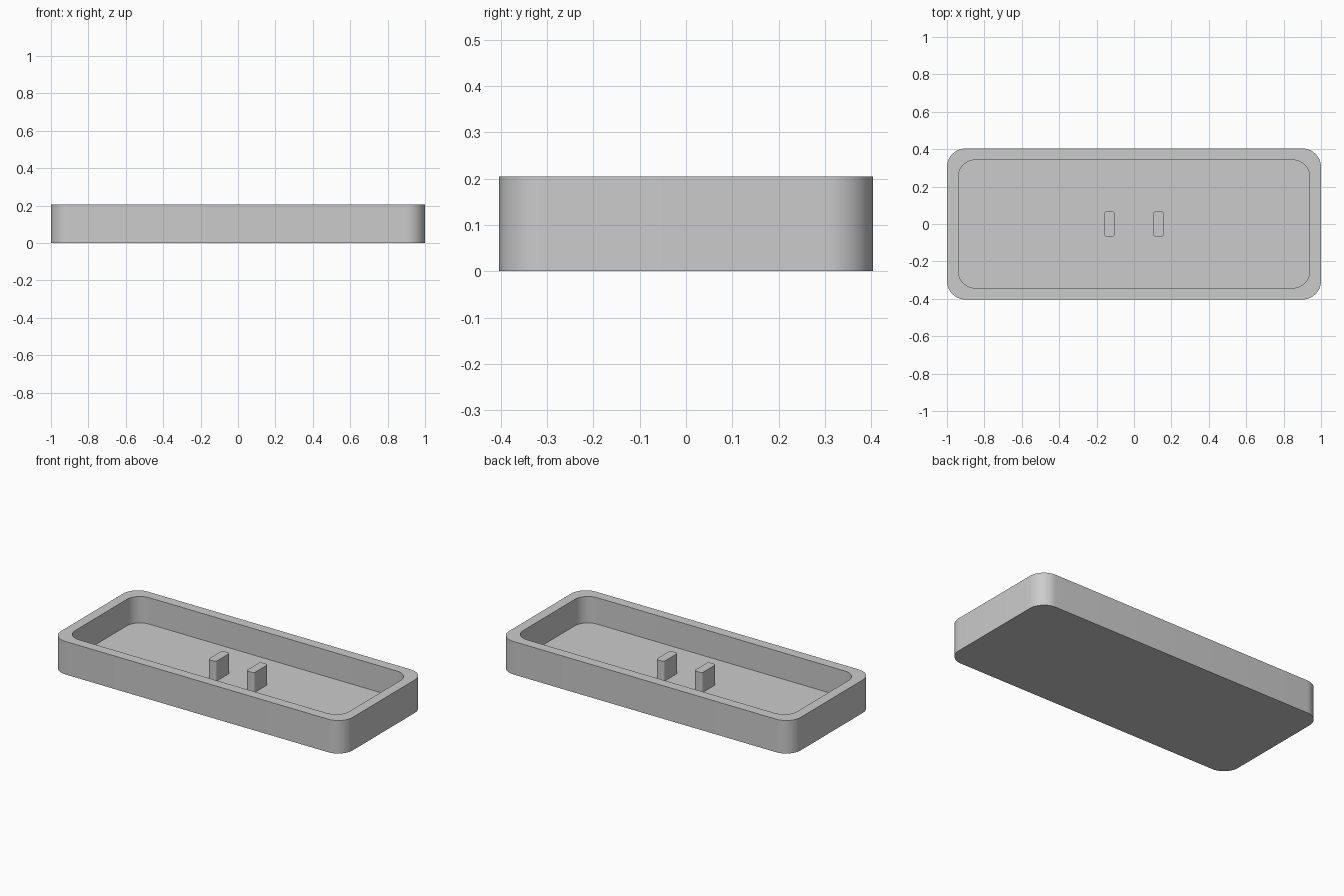
import bpy, bmesh, math

cube = bpy.data.objects.get("Cube")
if cube:
    bpy.data.objects.remove(cube, do_unlink=True)

grey = bpy.data.materials.new("light_grey")
grey.use_nodes = True
colour = (0.6, 0.6, 0.6, 1)
grey.diffuse_color = colour
grey.node_tree.nodes["Principled BSDF"].inputs["Base Color"].default_value = colour

HEIGHT, FLOOR, POST_TOP = 0.205, 0.041, 0.165


def ring(bm, half_x, half_y, radius, z, segments=12):
    """Rounded rectangle of vertices, counter-clockwise from above."""
    verts = []
    corners = ((1, 1), (-1, 1), (-1, -1), (1, -1))
    for i, (sx, sy) in enumerate(corners):
        for k in range(segments + 1):
            a = math.pi / 2 * (i + k / segments)
            verts.append(bm.verts.new((sx * (half_x - radius) + radius * math.cos(a),
                                       sy * (half_y - radius) + radius * math.sin(a), z)))
    return verts


def lofted(name, sections, x=0):
    """Join the sections in order and cap both ends."""
    bm = bmesh.new()
    rings = [ring(bm, *s) for s in sections]
    for low, high in zip(rings, rings[1:]):
        for i in range(len(low)):
            j = (i + 1) % len(low)
            bm.faces.new((low[i], low[j], high[j], high[i]))
    bm.faces.new(rings[0][::-1])
    bm.faces.new(rings[-1])
    mesh = bpy.data.meshes.new(name)
    bm.to_mesh(mesh)
    bm.free()
    mesh.materials.append(grey)
    obj = bpy.data.objects.new(name, mesh)
    obj.location.x = x
    bpy.context.collection.objects.link(obj)
    bpy.ops.object.select_all(action='DESELECT')
    obj.select_set(True)
    bpy.context.view_layer.objects.active = obj
    bpy.ops.object.shade_smooth_by_angle(angle=math.radians(30))
    return obj


# Tray: outer wall, flat rim, inner wall and recessed floor
outer = (1.0, 0.404, 0.1)
inner = (0.939, 0.342, 0.09)
lofted("tray", [(*outer, 0), (*outer, HEIGHT), (*inner, HEIGHT), (*inner, FLOOR)])

# Pair of upright posts on the floor
post = (0.027, 0.069, 0.015)
for side, x in (("right", -0.131), ("left", 0.131)):
    lofted(side + "_post", [(*post, FLOOR), (*post, POST_TOP)], x)
